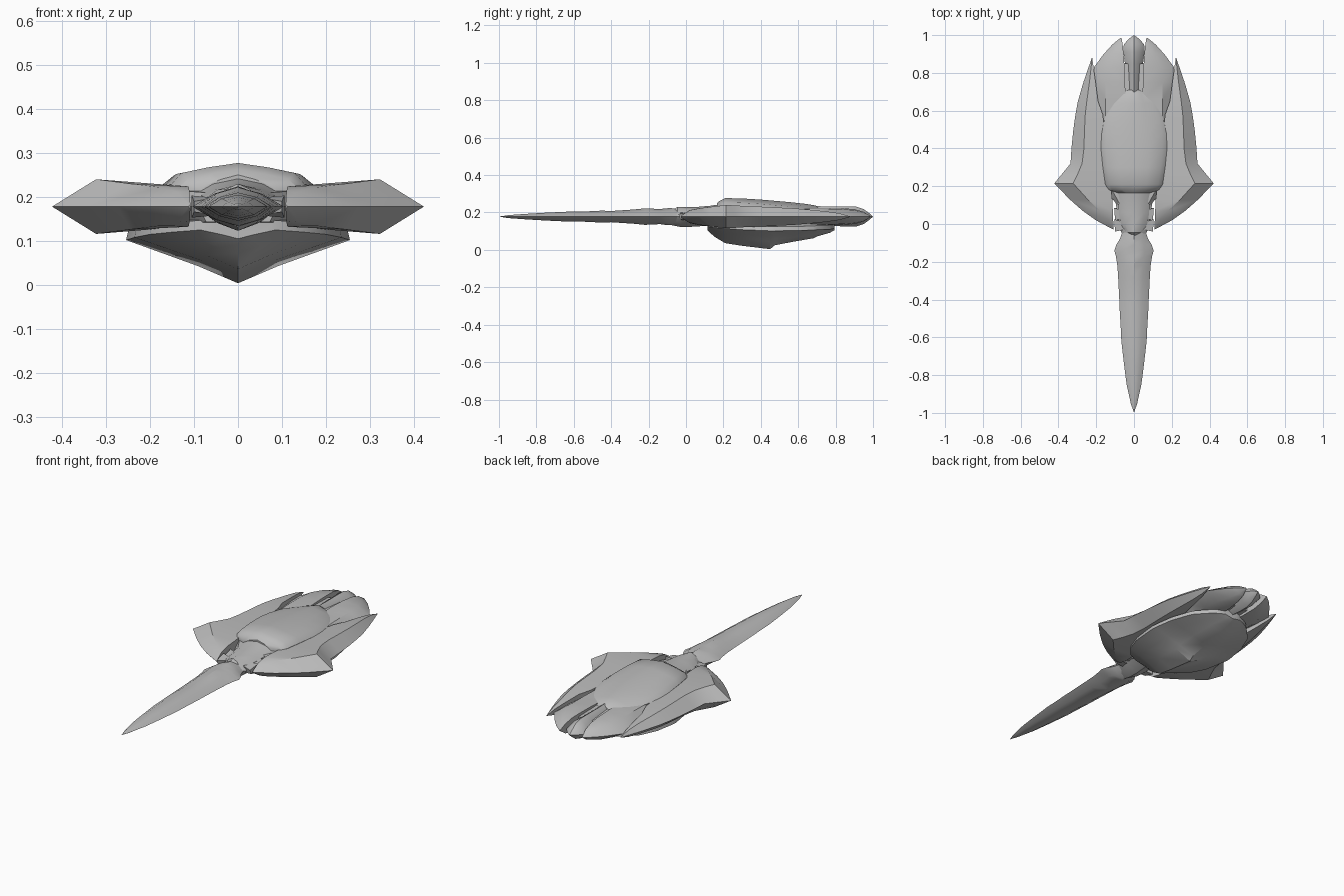
import bpy, bmesh, math

Z0 = 0.178  # height of the sharp waterline shared by all parts

grey = bpy.data.materials.new("hull_grey")
grey.diffuse_color = (0.50, 0.50, 0.50, 1)


def loft(name, sections, angle=30):
    """Skin a list of closed rings (same point count) and cap both ends."""
    bm = bmesh.new()
    rings = [[bm.verts.new(p) for p in s] for s in sections]
    n = len(rings[0])
    for a, b in zip(rings, rings[1:]):
        for i in range(n):
            j = (i + 1) % n
            bm.faces.new((a[i], a[j], b[j], b[i]))
    bm.faces.new(rings[0])
    bm.faces.new(rings[-1])
    bmesh.ops.remove_doubles(bm, verts=bm.verts, dist=0.0004)
    bmesh.ops.recalc_face_normals(bm, faces=bm.faces)
    me = bpy.data.meshes.new(name)
    bm.to_mesh(me)
    bm.free()
    me.materials.append(grey)
    ob = bpy.data.objects.new(name, me)
    bpy.context.collection.objects.link(ob)
    bpy.ops.object.select_all(action='DESELECT')
    ob.select_set(True)
    bpy.context.view_layer.objects.active = ob
    bpy.ops.object.shade_smooth_by_angle(angle=math.radians(angle))
    return ob


def ring(y, half):
    """Full ring from right-half points listed top centre to bottom centre."""
    return [(x, y, z) for x, z in half] + [(-x, y, z) for x, z in half[-2:0:-1]]


def spindle(y, w, up, down):
    """Blade section: sharp sides, rounded shoulders, ridge above and below."""
    return ring(y, [(0, Z0 + up), (w * .55, Z0 + up * .68), (w, Z0),
                    (w * .55, Z0 - down * .68), (0, Z0 - down)])


def mirror(ob):
    """Mirrored half across x = 0."""
    m = ob.modifiers.new("mirror", 'MIRROR')
    m.use_axis = (True, False, False)


# long forward spike with stepped plates and a flared collar
spike = [(-1, .0, .0), (-.95, .017, .008), (-.85, .039, .015), (-.75, .052, .021),
         (-.62, .067, .027), (-.57, .069, .026), (-.45, .076, .032), (-.40, .078, .030),
         (-.28, .084, .038), (-.22, .088, .044), (-.17, .096, .042), (-.14, .104, .040),
         (-.11, .094, .044), (-.08, .075, .046), (-.05, .065, .040), (0, .055, .03)]
loft("front_spike", [spindle(y, w, h, h) for y, w, h in spike])

# neck and its top plate
loft("neck", [spindle(y, w, u, d) for y, w, u, d in [
    (-.08, .045, .035, .045), (-.03, .075, .042, .055), (.02, .085, .045, .055),
    (.10, .095, .045, .05), (.2, .11, .045, .05)]])
loft("neck_plate", [ring(y, [(0, z), (w * .65, z - .012), (w, z - .03),
                             (w * .8, Z0), (0, Z0)]) for y, w, z in [
    (-.065, .012, .218), (-.045, .04, .230), (0, .072, .228),
    (.06, .080, .230), (.13, .085, .236), (.19, .09, .245)]])

# small clasp fins beside the neck
for k, y in enumerate((-.01, .05)):
    mirror(loft(f"neck_fin_{k + 1}", [
        [(.05, y - .02, Z0 + .02), (.05, y + .02, Z0 + .02),
         (.05, y + .03, Z0 - .02), (.05, y - .01, Z0 - .02)],
        [(.10, y - .03, Z0 + .012), (.105, y + .035, Z0 + .025),
         (.105, y + .035, Z0 - .025), (.10, y - .02, Z0 - .012)]]))

# central core joining wings, dome and belly
loft("core_hull", [ring(y, [(0, Z0 + h), (w * .8, Z0 + h * .9), (w, Z0),
                            (w * .8, Z0 - h), (0, Z0 - h)]) for y, w, h in [
    (.1, .09, .035), (.2, .16, .04), (.5, .19, .04), (.7, .18, .038), (.85, .12, .03)]])

# raised dome with a centre ridge
dome = [(.165, .085, .250), (.18, .135, .262), (.21, .152, .277), (.30, .165, .275),
        (.40, .175, .269), (.48, .172, .262), (.56, .155, .255), (.64, .115, .246),
        (.69, .082, .238), (.71, .05, .228)]
loft("top_dome", [ring(y, [(0, z), (w * .45, z - .010), (w * .85, z - .023),
                           (w, .195 + (z - .195) * .4), (w * .93, .19), (0, .19)])
                  for y, w, z in dome], 35)

# keeled belly hull
belly = [(.115, .085, .125, .105), (.15, .15, .12, .072), (.21, .20, .115, .036),
         (.30, .235, .108, .022), (.45, .254, .102, .004), (.475, .252, .102, .025),
         (.58, .235, .103, .045), (.68, .195, .106, .062), (.70, .18, .108, .072),
         (.77, .11, .11, .092), (.795, .05, .115, .106)]
loft("belly", [ring(y, [(0, .155), (w * .6, .15), (w * .98, e + .022), (w, e),
                        (w * .68, e + (b - e) * .30), (w * .36, e + (b - e) * .60), (0, b)])
               for y, w, e, b in belly])


def wing_section(y, xi, xo, xr, hi, hr):
    """Side shell: blunt inner wall, raised ridge, knife-sharp outer edge."""
    return [(xi, y, Z0 + hi), (xr, y, Z0 + hr), (xo, y, Z0),
            (xr, y, Z0 - hr), (xi, y, Z0 - hi), (xi, y, Z0)]


# broad side wings
wing = [(-.028, .108, .112, .110, .004, .003), (.02, .110, .202, .135, .035, .033),
        (.07, .112, .272, .18, .045, .044), (.13, .115, .340, .245, .046, .052),
        (.215, .125, .422, .322, .046, .062), (.26, .135, .385, .30, .046, .060),
        (.32, .145, .336, .275, .046, .056), (.40, .152, .331, .265, .045, .053),
        (.50, .155, .321, .262, .043, .048), (.58, .165, .310, .258, .040, .044),
        (.65, .190, .297, .25, .036, .038), (.75, .203, .268, .236, .026, .028),
        (.82, .213, .244, .228, .016, .018), (.88, .221, .223, .222, .001, .001)]
mirror(loft("side_wing", [wing_section(*s) for s in wing]))

# rear petals wrapping the stern
petal = [(.50, .08, .20, .15, .040, .038), (.66, .045, .202, .15, .044, .042),
         (.75, .047, .212, .15, .046, .042), (.83, .050, .212, .14, .045, .040),
         (.90, .055, .160, .11, .040, .034), (.95, .060, .115, .085, .026, .022),
         (.985, .066, .072, .069, .003, .003)]
mirror(loft("rear_petal", [wing_section(*s) for s in petal]))

# stern spine ending in a point
loft("stern_spine", [spindle(y, w, u, d) for y, w, u, d in [
    (.66, .04, .058, .03), (.75, .043, .054, .045), (.85, .048, .054, .054),
    (.91, .056, .053, .053), (.95, .054, .040, .040), (.98, .028, .018, .018),
    (1, 0, 0, 0)]])
